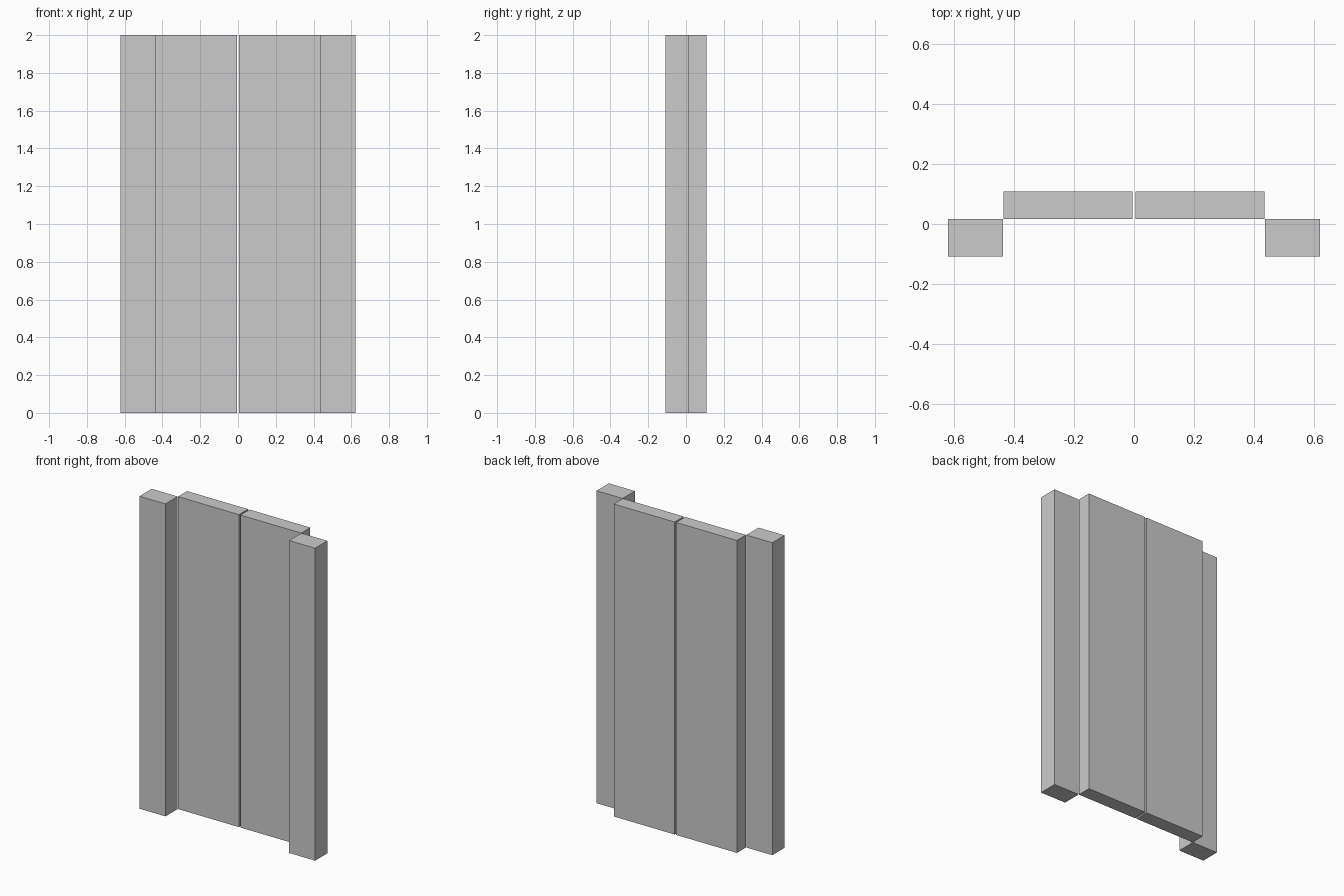
import bpy

if "Cube" in bpy.data.objects:
    bpy.data.objects.remove(bpy.data.objects["Cube"])

HEIGHT = 2.0


def box(name, x0, x1, y0, y1):
    """Full-height box standing on z = 0."""
    bpy.ops.mesh.primitive_cube_add(
        size=1, location=((x0 + x1) / 2, (y0 + y1) / 2, HEIGHT / 2))
    obj = bpy.context.object
    obj.name = name
    obj.scale = (x1 - x0, y1 - y0, HEIGHT)
    bpy.ops.object.transform_apply(location=False, rotation=False, scale=True)
    return obj


for side, s in (("left", -1), ("right", 1)):
    # Door leaf, set back, with a narrow gap at the centre
    box(f"{side}_door_leaf", *sorted((s * 0.005, s * 0.436)), 0.016, 0.108)
    # Side post in front of the door's outer edge
    box(f"{side}_post", *sorted((s * 0.438, s * 0.622)), -0.108, 0.016)
